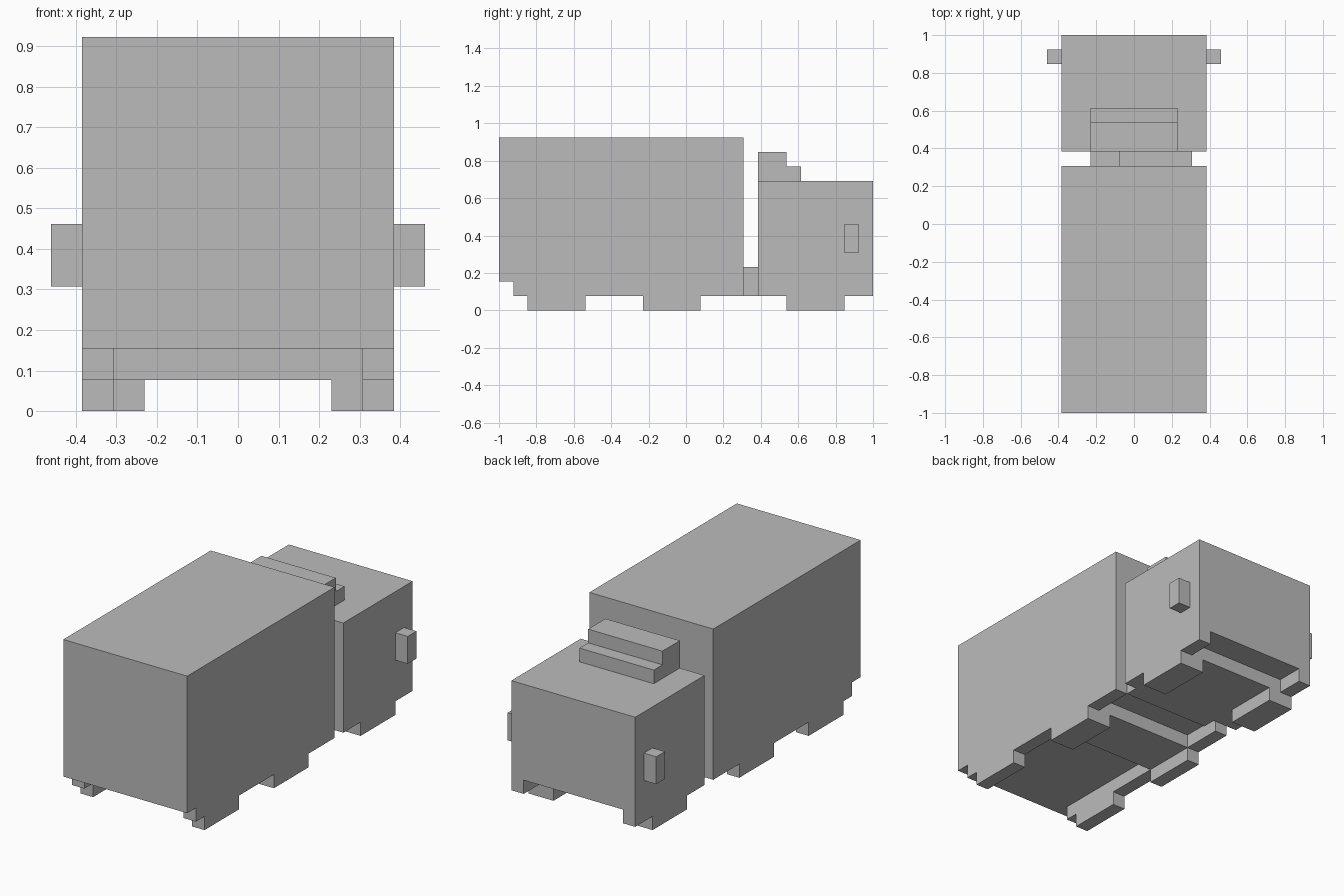
import bpy
import bmesh

U = 1 / 13  # one block of the grid

cube = bpy.data.objects.get("Cube")
if cube:
    bpy.data.objects.remove(cube, do_unlink=True)

grey = bpy.data.materials.new("plain grey")
grey.use_nodes = True
grey.diffuse_color = (0.5, 0.5, 0.5, 1)
grey.node_tree.nodes["Principled BSDF"].inputs["Base Color"].default_value = (0.5, 0.5, 0.5, 1)


def block(name, x, y, z):
    """Add a box spanning the given ranges, in grid units."""
    bm = bmesh.new()
    bmesh.ops.create_cube(bm, size=1)
    for v in bm.verts:
        for axis, (low, high) in enumerate((x, y, z)):
            v.co[axis] = U * (high if v.co[axis] > 0 else low)
    mesh = bpy.data.meshes.new(name)
    bm.to_mesh(mesh)
    bm.free()
    mesh.materials.append(grey)
    obj = bpy.data.objects.new(name, mesh)
    bpy.context.collection.objects.link(obj)
    return obj


# Cargo body and cab
block("cargo_box", (-5, 5), (-13, 4), (2, 12))
block("cab", (-5, 5), (5, 13), (2, 9))

# Stepped roof fairing
block("fairing_lower", (-3, 3), (5, 8), (9, 10))
block("fairing_upper", (-3, 3), (5, 7), (10, 11))

# Underside and the coupling between cab and cargo box
block("middle_axle", (-4, 4), (-3, 1), (1, 2))
block("cab_chassis", (-4, 4), (5, 11), (1, 2))
block("coupling_tall", (-1, 4), (4, 5), (1, 3))
block("coupling_low", (-3, -1), (4, 5), (1, 2))

# Skirts, wheels and mirrors on both sides
for side, s in (("left", 1), ("right", -1)):
    def pair(name, inner, outer, y, z):
        block(f"{side}_{name}", sorted((s * inner, s * outer)), y, z)

    pair("cargo_skirt", 4, 5, (-12, 4), (1, 2))
    pair("cab_skirt", 4, 5, (5, 13), (1, 2))
    pair("rear_wheel", 4, 5, (-11, -7), (0, 1))
    pair("middle_wheel", 3 if s > 0 else 4, 5, (-3, 1), (0, 1))
    pair("cab_wheel", 3, 5, (7, 11), (0, 1))
    pair("mirror", 5, 6, (11, 12), (4, 6))
